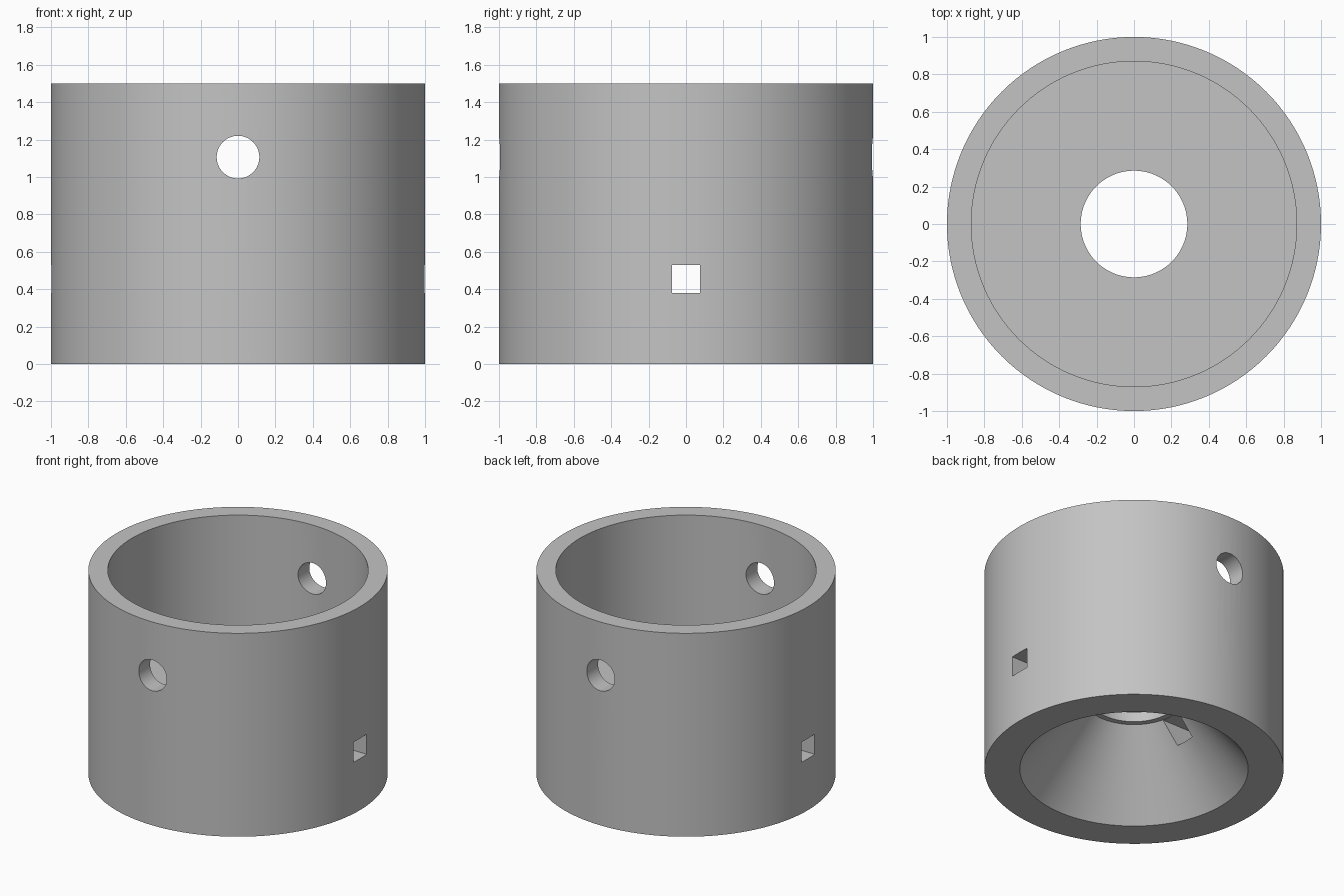
import bpy
import bmesh
from math import radians, tau

if "Cube" in bpy.data.objects:
    bpy.data.objects.remove(bpy.data.objects["Cube"])

SEGMENTS = 128

grey = bpy.data.materials.new("plain grey")
grey.use_nodes = True
colour = (0.55, 0.55, 0.55, 1)
grey.diffuse_color = colour
grey.node_tree.nodes["Principled BSDF"].inputs["Base Color"].default_value = colour


def lathe(name, profile):
    """Spin a closed (radius, height) profile around the z axis."""
    bm = bmesh.new()
    verts = [bm.verts.new((r, 0, z)) for r, z in profile]
    edges = [bm.edges.new((v, verts[i - 1])) for i, v in enumerate(verts)]
    bmesh.ops.spin(bm, geom=verts + edges, cent=(0, 0, 0), axis=(0, 0, 1),
                   angle=tau, steps=SEGMENTS, use_merge=True)
    bmesh.ops.remove_doubles(bm, verts=bm.verts, dist=1e-5)
    bmesh.ops.recalc_face_normals(bm, faces=bm.faces)
    mesh = bpy.data.meshes.new(name)
    bm.to_mesh(mesh)
    bm.free()
    obj = bpy.data.objects.new(name, mesh)
    bpy.context.collection.objects.link(obj)
    mesh.materials.append(grey)
    return obj


def cut(target, cutter):
    """Subtract the cutter from the target, then remove the cutter."""
    cutter.hide_render = True
    cutter.data.materials.append(grey)
    mod = target.modifiers.new("cut", "BOOLEAN")
    mod.operation = "DIFFERENCE"
    mod.solver = "EXACT"
    mod.object = cutter
    bpy.ops.object.select_all(action="DESELECT")
    target.select_set(True)
    bpy.context.view_layer.objects.active = target
    bpy.ops.object.modifier_apply(modifier=mod.name)
    bpy.data.objects.remove(cutter)


# Sleeve: open cup above, pierced floor, conical recess below
sleeve = lathe("sleeve_body", [
    (1.0, 0), (1.0, 1.5), (0.87, 1.5), (0.87, 0.6),
    (0.285, 0.6), (0.285, 0.53), (0.325, 0.53), (0.763, 0),
])

# Round cross hole through the upper wall, front to back
bpy.ops.mesh.primitive_cylinder_add(vertices=64, radius=0.114, depth=3,
                                    location=(0, 0, 1.106),
                                    rotation=(radians(90), 0, 0))
cut(sleeve, bpy.context.object)

# Square cross hole through the lower wall, side to side
bpy.ops.mesh.primitive_cube_add(size=1, location=(0, 0, 0.454))
square_cutter = bpy.context.object
square_cutter.scale = (3, 0.152, 0.149)
cut(sleeve, square_cutter)

# Smooth round walls with crisp rims
bpy.ops.object.select_all(action="DESELECT")
sleeve.select_set(True)
bpy.context.view_layer.objects.active = sleeve
bpy.ops.object.shade_smooth_by_angle(angle=radians(30))
